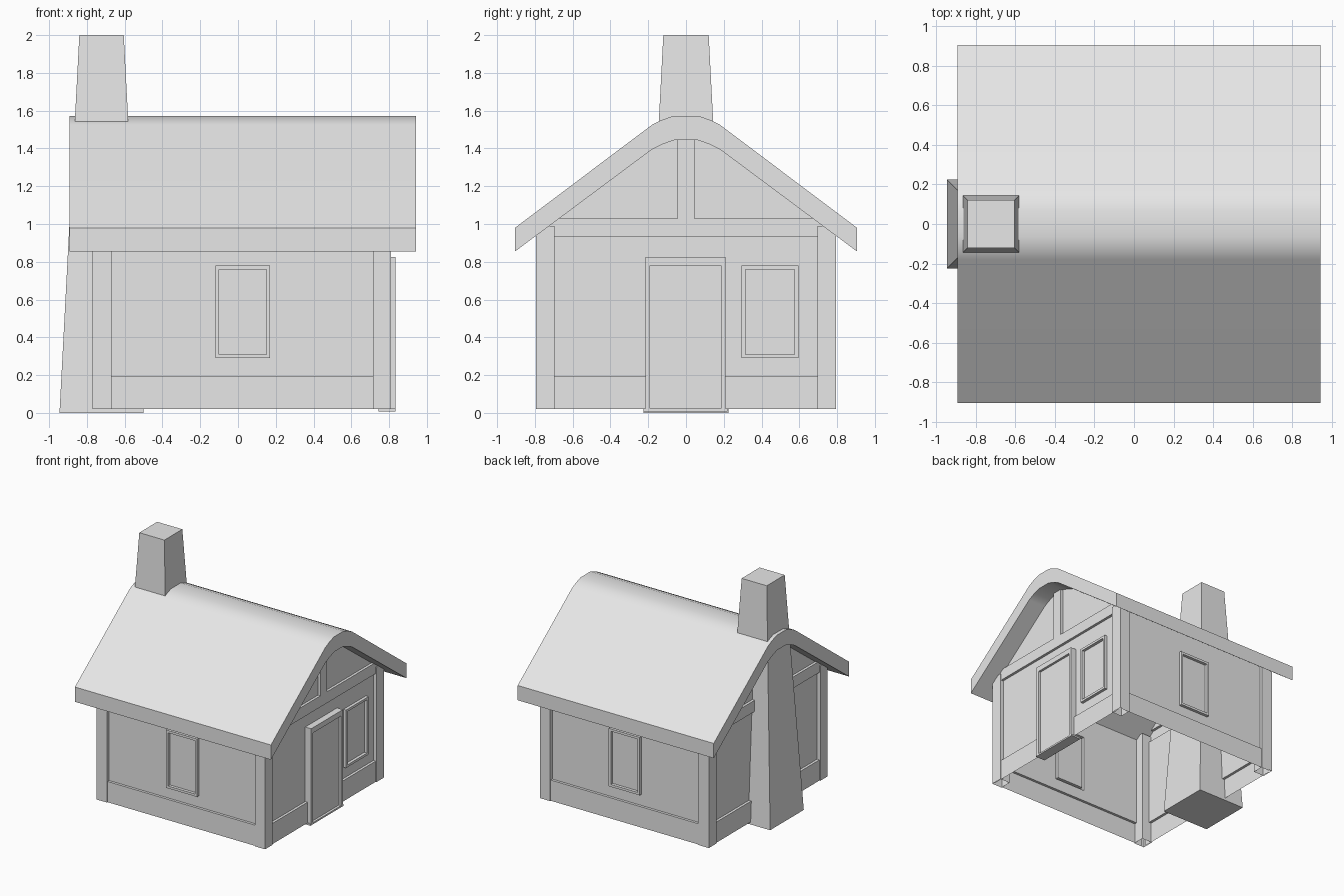
import bpy, bmesh
from mathutils import Vector

cube = bpy.data.objects.get("Cube")
if cube:
    bpy.data.objects.remove(cube, do_unlink=True)

plaster = bpy.data.materials.new("light_grey")
plaster.use_nodes = True
GREY = (0.8, 0.8, 0.8, 1)
plaster.diffuse_color = GREY
plaster.node_tree.nodes["Principled BSDF"].inputs["Base Color"].default_value = GREY


def finish(name, bm):
    mesh = bpy.data.meshes.new(name)
    bm.to_mesh(mesh)
    bm.free()
    mesh.materials.append(plaster)
    obj = bpy.data.objects.new(name, mesh)
    bpy.context.collection.objects.link(obj)
    return obj


def prism(name, lower, upper, z0, z1, open_bottom=False):
    """Box between two rectangles (x0, x1, y0, y1)."""
    bm = bmesh.new()
    rings = []
    for (x0, x1, y0, y1), z in ((lower, z0), (upper, z1)):
        rings.append([bm.verts.new((x, y, z)) for x, y in
                      ((x0, y0), (x1, y0), (x1, y1), (x0, y1))])
    a, b = rings
    bm.faces.new(b)
    if not open_bottom:
        bm.faces.new(a[::-1])
    for i in range(4):
        j = (i + 1) % 4
        bm.faces.new((a[i], a[j], b[j], b[i]))
    return finish(name, bm)


def relief(name, place, panels, outward, roof_cut=False):
    """One wall sheet with raised and sunk rectangles (u0, u1, z0, z1, depth)."""
    us = sorted({p[k] for p in panels for k in (0, 1)})
    zs = sorted({p[k] for p in panels for k in (2, 3)})

    def depth(i, j):
        if not (0 <= i < len(us) - 1 and 0 <= j < len(zs) - 1):
            return None
        u, z = (us[i] + us[i + 1]) / 2, (zs[j] + zs[j + 1]) / 2
        return [p[4] for p in panels if p[0] < u < p[1] and p[2] < z < p[3]][-1]

    bm = bmesh.new()

    def quad(*corners):
        bm.faces.new([bm.verts.new(place(*c)) for c in corners])

    for i in range(len(us) - 1):
        for j in range(len(zs) - 1):
            d = depth(i, j)
            u0, u1, z0, z1 = us[i], us[i + 1], zs[j], zs[j + 1]
            quad((u0, z0, d), (u1, z0, d), (u1, z1, d), (u0, z1, d))
            right, above = depth(i + 1, j), depth(i, j + 1)
            if right is not None and right != d:
                quad((u1, z0, d), (u1, z0, right), (u1, z1, right), (u1, z1, d))
            if above is not None and above != d:
                quad((u0, z1, d), (u1, z1, d), (u1, z1, above), (u0, z1, above))
    bmesh.ops.remove_doubles(bm, verts=bm.verts, dist=0.0001)
    if roof_cut:
        # trim the gable inside the thickness of the roof
        for s in (-1, 1):
            bmesh.ops.bisect_plane(bm, geom=bm.verts[:] + bm.edges[:] + bm.faces[:],
                                   plane_co=(0, s * 0.905, 0.9),
                                   plane_no=(0, s * 0.6, 0.8), clear_outer=True)
    bmesh.ops.recalc_face_normals(bm, faces=bm.faces)
    if sum(f.normal.dot(outward) * f.calc_area() for f in bm.faces) < 0:
        bmesh.ops.reverse_faces(bm, faces=bm.faces)
    bmesh.ops.dissolve_limit(bm, angle_limit=0.01, verts=bm.verts, edges=bm.edges)
    return finish(name, bm)


def window(centre, half):
    return [(centre - half, centre + half, 0.29, 0.78, 0.025),
            (centre - half + 0.02, centre + half - 0.02, 0.31, 0.76, 0.0)]


# long walls with baseboard and window
for side, name in ((-1, "front_wall"), (1, "back_wall")):
    relief(name, lambda u, z, d, s=side: (u, s * (0.765 + d), z),
           [(-0.74, 0.78, 0.02, 1.0, 0.0),
            (-0.74, 0.78, 0.02, 0.195, 0.022)] + window(0.025, 0.145),
           Vector((0, side, 0)))

# gable walls with baseboard, tie beam and king post
timbers = [(-0.765, 0.765, 0.02, 1.47, 0.0),
           (-0.765, 0.765, 0.02, 0.195, 0.022),
           (-0.765, 0.765, 0.935, 1.03, 0.022),
           (-0.045, 0.045, 1.03, 1.47, 0.022)]
door = [(-0.215, 0.21, 0.02, 0.825, 0.055),
        (-0.19, 0.185, 0.02, 0.78, 0.035)]
relief("door_gable_wall", lambda u, z, d: (0.78 + d, u, z),
       timbers + door + window(0.445, 0.15), Vector((1, 0, 0)), True)
relief("chimney_gable_wall", lambda u, z, d: (-0.74 - d, u, z),
       timbers, Vector((-1, 0, 0)), True)

# corner posts
for x0, x1, end in ((-0.77, -0.67, "left"), (0.715, 0.81, "right")):
    for y0, y1, face in ((-0.795, -0.695, "front"), (0.695, 0.795, "back")):
        rect = (x0, x1, y0, y1)
        prism(f"corner_post_{face}_{end}", rect, rect, 0.02, 0.99, open_bottom=True)

# door step
step = (0.745, 0.835, -0.225, 0.22)
prism("door_step", step, step, 0.008, 0.022)

# tapered chimney
prism("chimney", (-0.945, -0.5, -0.225, 0.225), (-0.84, -0.605, -0.12, 0.12), 0, 2)

# roof: rounded ridge profile extruded along x
half = [(0.905, 0.98), (0.18, 1.525), (0.13, 1.55), (0.065, 1.573)]
under = [(0.905, 0.855), (0.18, 1.395), (0.13, 1.42), (0.06, 1.445)]
outline = half + [(-y, z) for y, z in half[::-1]] \
    + [(-y, z) for y, z in under] + under[::-1]
bm = bmesh.new()
ends = [[bm.verts.new((x, y, z)) for y, z in outline] for x in (-0.893, 0.942)]
n = len(outline)
for i in range(n):
    j = (i + 1) % n
    bm.faces.new((ends[0][i], ends[0][j], ends[1][j], ends[1][i]))
m = n // 2
for ring in ends:
    for i in range(m - 1):
        bm.faces.new((ring[i], ring[i + 1], ring[n - 2 - i], ring[n - 1 - i]))
bmesh.ops.recalc_face_normals(bm, faces=bm.faces)
roof = finish("roof", bm)
bpy.ops.object.select_all(action='DESELECT')
roof.select_set(True)
bpy.context.view_layer.objects.active = roof
bpy.ops.object.shade_smooth_by_angle(angle=0.6)
weighted = roof.modifiers.new("even_slopes", 'WEIGHTED_NORMAL')
weighted.keep_sharp = True
